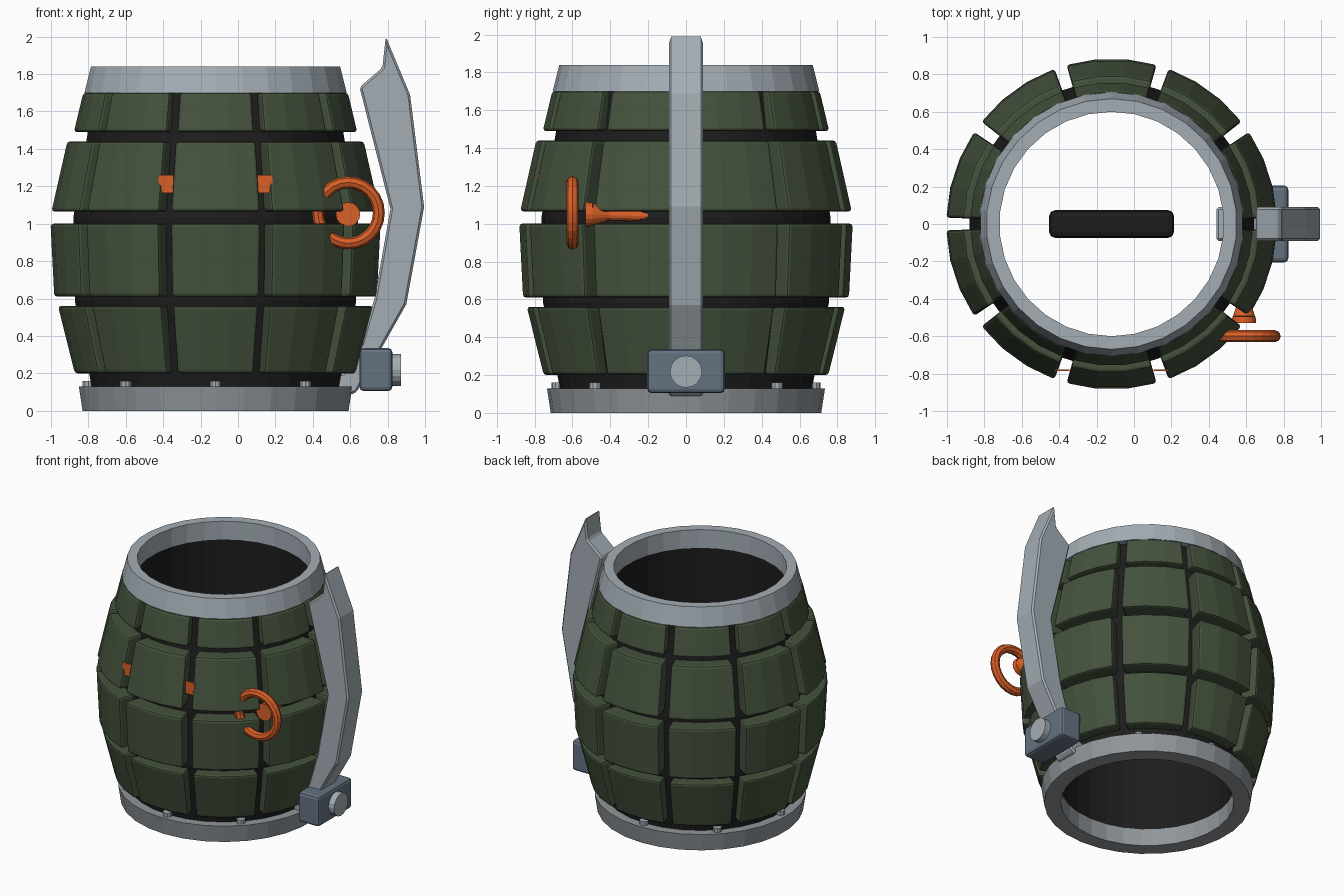
import bpy, bmesh, math
from mathutils import Matrix, Vector

if "Cube" in bpy.data.objects:
    bpy.data.objects.remove(bpy.data.objects["Cube"])

CX = -0.12          # barrel axis
SIDES = 30


def material(name, rgb):
    m = bpy.data.materials.new(name)
    m.diffuse_color = (*rgb, 1)
    m.use_nodes = True
    m.node_tree.nodes["Principled BSDF"].inputs["Base Color"].default_value = m.diffuse_color
    return m


GREEN = material("olive_green", (0.058, 0.085, 0.046))
BLACK = material("black", (0.012, 0.012, 0.012))
LIGHT = material("light_steel", (0.37, 0.42, 0.46))
GREY = material("mid_steel", (0.28, 0.305, 0.325))
BLUE = material("blue_grey", (0.13, 0.17, 0.225))
ORANGE = material("orange", (0.70, 0.115, 0.02))


def finish(name, bm, mat, bevel=0.0, segments=1):
    bmesh.ops.recalc_face_normals(bm, faces=bm.faces)
    mesh = bpy.data.meshes.new(name)
    bm.to_mesh(mesh)
    bm.free()
    mesh.materials.append(mat)
    ob = bpy.data.objects.new(name, mesh)
    bpy.context.collection.objects.link(ob)
    if bevel:
        mod = ob.modifiers.new("bevel", "BEVEL")
        mod.width, mod.segments = bevel, segments
        mod.limit_method, mod.angle_limit = "ANGLE", math.radians(35)
    return ob


def polar(r, a, z):
    return (CX + r * math.cos(a), r * math.sin(a), z)


def lathe(name, profile, mat):
    """Revolve a closed (radius, z) profile around the barrel axis."""
    bm = bmesh.new()
    rings = [[bm.verts.new(polar(r, 2 * math.pi * (i + 0.5) / SIDES, z)) for r, z in profile]
             for i in range(SIDES)]
    n = len(profile)
    for i in range(SIDES):
        a, b = rings[i], rings[(i + 1) % SIDES]
        for j in range(n):
            k = (j + 1) % n
            bm.faces.new((a[j], b[j], b[k], a[k]))
    return finish(name, bm, mat)


def box(name, lo, hi, mat, bevel=0.0, segments=1):
    lo, hi = Vector(lo), Vector(hi)
    bm = bmesh.new()
    bmesh.ops.create_cube(bm, size=1, matrix=Matrix.Translation((lo + hi) / 2)
                          @ Matrix.Diagonal((*(hi - lo), 1)))
    return finish(name, bm, mat, bevel, segments)


def rod(bm, start, end, r1, r2, sides):
    start, end = Vector(start), Vector(end)
    d = end - start
    rot = d.to_track_quat("Z", "Y").to_matrix().to_4x4()
    bmesh.ops.create_cone(bm, cap_ends=True, segments=sides, radius1=r1, radius2=r2,
                          depth=d.length, matrix=Matrix.Translation((start + end) / 2) @ rot)


# Dark inner tube and the two steel rims
lathe("inner_tube", [(0.605, 0.03), (0.655, 0.03), (0.67, 0.15), (0.755, 0.58), (0.765, 1.03),
                     (0.69, 1.47), (0.65, 1.74), (0.605, 1.74)], BLACK)
lathe("top_rim", [(0.60, 1.70), (0.705, 1.70), (0.67, 1.84), (0.60, 1.84)], LIGHT)
lathe("bottom_rim", [(0.60, 0.0), (0.715, 0.0), (0.735, 0.13), (0.60, 0.13)], GREY)


# Armour panels: four rows of ten curved plates
def panel_row(name, z0, r0, z1, r1, inner):
    bm = bmesh.new()
    half = math.radians(15.8)
    for c in range(10):
        mid = math.radians(18 + 36 * c)
        strips = []
        for s in range(4):
            a = mid + half * (s / 1.5 - 1)
            strips.append([bm.verts.new(polar(r, a, z)) for r, z in
                           ((inner, z0), (r0, z0), (r1, z1), (inner, z1))])
        for a, b in zip(strips, strips[1:]):
            for j in range(4):
                k = (j + 1) % 4
                bm.faces.new((a[j], b[j], b[k], a[k]))
        bm.faces.new(strips[0])
        bm.faces.new(strips[-1])
    return finish(name, bm, GREEN, 0.016, 2)


panel_row("panel_row_bottom", 0.20, 0.755, 0.56, 0.845, 0.645)
panel_row("panel_row_lower", 0.61, 0.865, 1.00, 0.885, 0.70)
panel_row("panel_row_upper", 1.065, 0.88, 1.44, 0.795, 0.665)
panel_row("panel_row_top", 1.49, 0.76, 1.70, 0.71, 0.63)

# Small studs standing on the bottom rim
bm = bmesh.new()
for i in range(8):
    a = math.radians(45 * i)
    rod(bm, polar(0.68, a, 0.11), polar(0.68, a, 0.16), 0.032, 0.032, 10)
finish("rim_studs", bm, LIGHT)

# Lever: side outline pushed through its width
outline = [(0.79, 2.0), (0.92, 1.69), (0.995, 1.09), (0.90, 0.57), (0.635, 0.10), (0.60, 0.085),
           (0.44, 0.12), (0.44, 0.19), (0.56, 0.20), (0.66, 0.36), (0.73, 0.60), (0.815, 1.08),
           (0.65, 1.73), (0.772, 1.835)]
bm = bmesh.new()
front = bm.faces.new([bm.verts.new((x, -0.09, z)) for x, z in outline])
ext = bmesh.ops.extrude_face_region(bm, geom=[front], use_keep_orig=True)
bmesh.ops.translate(bm, vec=(0, 0.18, 0),
                    verts=[v for v in ext["geom"] if isinstance(v, bmesh.types.BMVert)])
finish("lever", bm, LIGHT, 0.012)

# Hinge block with its bolt
box("hinge_block", (0.65, -0.205, 0.105), (0.825, 0.205, 0.335), BLUE, 0.022, 2)
bm = bmesh.new()
rod(bm, (0.78, 0, 0.218), (0.872, 0, 0.218), 0.085, 0.085, 16)
finish("hinge_bolt", bm, LIGHT)

# Pull ring, stem with flared head, and two clips in the panel gaps
bpy.ops.mesh.primitive_torus_add(major_segments=24, minor_segments=8, major_radius=0.163,
                                 minor_radius=0.032, location=(0.59, -0.60, 1.058),
                                 rotation=(math.pi / 2, 0, 0))
ring = bpy.context.object
ring.name = "pull_ring"
ring.data.materials.append(ORANGE)
bm = bmesh.new()
rod(bm, (0.588, -0.53, 1.05), (0.588, -0.495, 1.05), 0.065, 0.062, 16)
rod(bm, (0.588, -0.495, 1.05), (0.588, -0.41, 1.045), 0.06, 0.03, 16)
rod(bm, (0.588, -0.41, 1.045), (0.588, -0.20, 1.04), 0.028, 0.026, 12)
finish("pin_stem", bm, ORANGE)
for side, x in (("left", -0.385), ("right", 0.145)):
    box("clip_" + side, (x - 0.04, -0.787, 1.165), (x + 0.04, -0.778, 1.26), ORANGE)

# Black bar across the inside
box("inner_bar", (-0.455, -0.075, 0.85), (0.215, 0.075, 1.0), BLACK, 0.035, 2)
